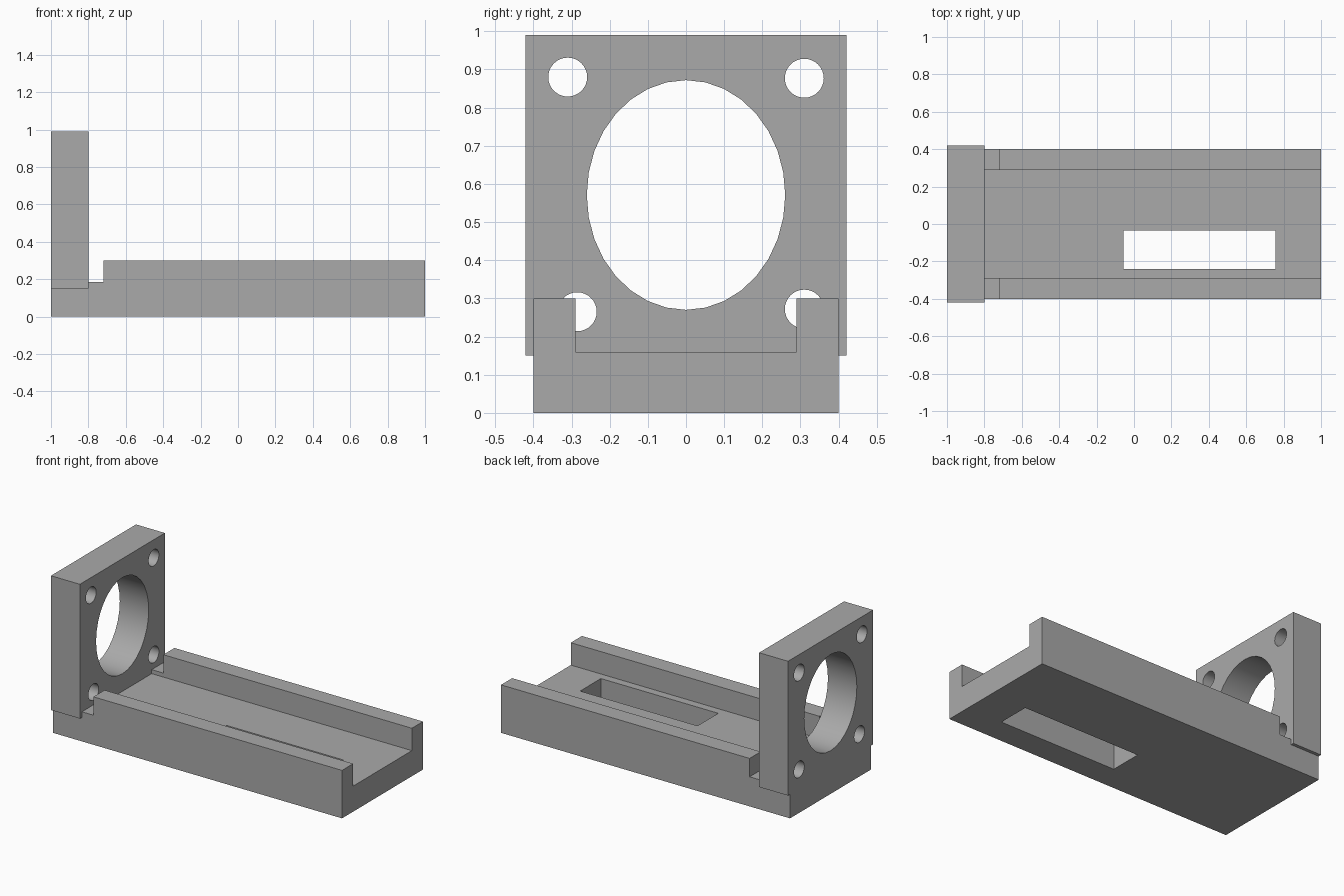
import bpy
import bmesh
from math import pi
from mathutils import Matrix, Vector

default = bpy.data.objects.get("Cube")
if default:
    bpy.data.objects.remove(default, do_unlink=True)

# Single plain grey
grey = bpy.data.materials.new("plain grey")
grey.use_nodes = True
colour = (0.4, 0.4, 0.4, 1)
grey.diffuse_color = colour
grey.node_tree.nodes["Principled BSDF"].inputs["Base Color"].default_value = colour


def add_object(name, bm):
    bmesh.ops.recalc_face_normals(bm, faces=bm.faces)
    mesh = bpy.data.meshes.new(name)
    bm.to_mesh(mesh)
    bm.free()
    mesh.materials.append(grey)
    obj = bpy.data.objects.new(name, mesh)
    bpy.context.collection.objects.link(obj)
    return obj


def box(name, low, high):
    low, high = Vector(low), Vector(high)
    bm = bmesh.new()
    bmesh.ops.create_cube(bm, size=1, matrix=Matrix.Translation((low + high) / 2)
                          @ Matrix.Diagonal((*(high - low), 1)))
    return add_object(name, bm)


def bore(name, y, z, radius_y, radius_z, sides):
    """Elliptical cutter running along x through the upright plate."""
    bm = bmesh.new()
    bmesh.ops.create_cone(bm, cap_ends=True, segments=sides, radius1=1, radius2=1, depth=1,
                          matrix=Matrix.Translation((-0.9, y, z))
                          @ Matrix.Diagonal((1, radius_y, radius_z, 1))
                          @ Matrix.Rotation(pi / 2, 4, "Y"))
    return add_object(name, bm)


def extrude_x(name, profile, x0, x1):
    """Extrude a closed (y, z) outline along x."""
    bm = bmesh.new()
    face = bm.faces.new([bm.verts.new((x0, y, z)) for y, z in profile])
    out = bmesh.ops.extrude_face_region(bm, geom=[face])
    moved = [v for v in out["geom"] if isinstance(v, bmesh.types.BMVert)]
    bmesh.ops.translate(bm, verts=moved, vec=(x1 - x0, 0, 0))
    return add_object(name, bm)


def cut(target, cutters):
    bpy.context.view_layer.objects.active = target
    for cutter in cutters:
        cutter.hide_render = True
        mod = target.modifiers.new("cut", "BOOLEAN")
        mod.operation = "DIFFERENCE"
        mod.solver = "EXACT"
        mod.object = cutter
        bpy.ops.object.modifier_apply(modifier=mod.name)
        bpy.data.objects.remove(cutter, do_unlink=True)


# Channel base: floor between two side rails
half = [(0.4, 0), (0.4, 0.3), (0.29, 0.3), (0.29, 0.16)]
base = extrude_x("channel_base", half + [(-y, z) for y, z in reversed(half)], -1, 1)

# Rails step down near the upright; a slot passes through the floor
cut(base, [box("rail_step_cutter", (-1.2, -0.6, 0.185), (-0.72, 0.6, 0.5)),
           box("slot_cutter", (-0.055, -0.24, -0.2), (0.757, -0.035, 0.5))])

# Upright plate with a large oval opening and four mounting holes
plate = box("upright_plate", (-1, -0.42, 0.15), (-0.8, 0.42, 0.99))
holes = [(-0.31, 0.88), (0.31, 0.877), (-0.285, 0.265), (0.31, 0.272)]
cut(plate, [bore("oval_cutter", 0, 0.571, 0.26, 0.301, 32)]
    + [bore("hole_cutter", y, z, 0.051, 0.051, 32) for y, z in holes])

# Smooth bores, crisp edges
bpy.ops.object.select_all(action="DESELECT")
plate.select_set(True)
bpy.context.view_layer.objects.active = plate
bpy.ops.object.shade_smooth_by_angle(angle=pi / 6)
